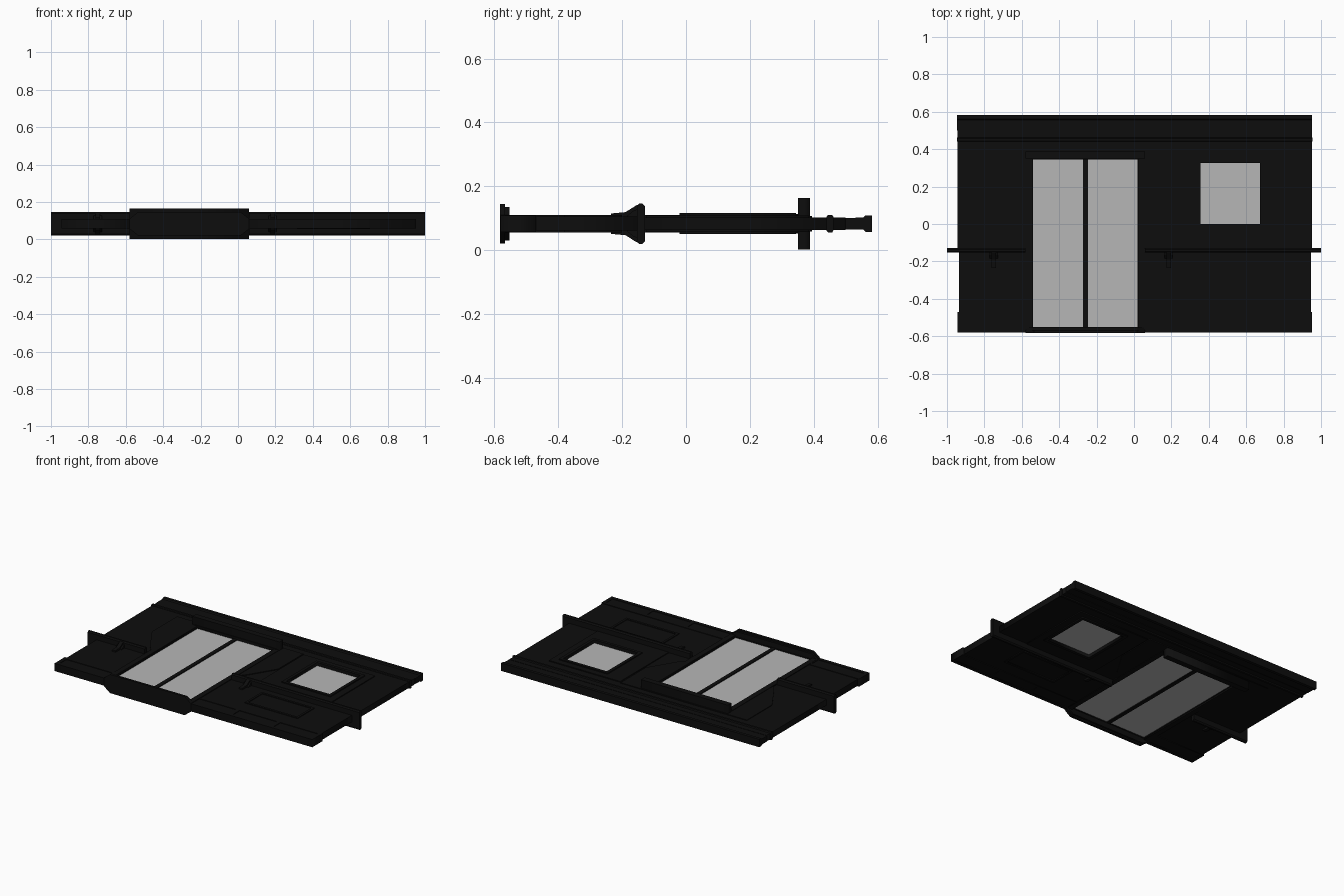
import bpy

if "Cube" in bpy.data.objects:
    bpy.data.objects.remove(bpy.data.objects["Cube"])

MID = 0.083          # height of the wall's central plane
DOOR = -0.26         # centre line of the double door


def material(name, rgb):
    m = bpy.data.materials.new(name)
    m.diffuse_color = (*rgb, 1)
    m.use_nodes = True
    m.node_tree.nodes["Principled BSDF"].inputs["Base Color"].default_value = m.diffuse_color
    return m


DARK = material("black_metal", (0.0042, 0.0042, 0.0042))
GLASS = material("pale_glass", (0.47, 0.47, 0.47))


def rect(x0, x1, y0, y1):
    return [(x0, y0), (x1, y0), (x1, y1), (x0, y1)]


def slab(name, outline, half, holes=(), mat=DARK):
    """Flat outline with optional holes, extruded equally to both faces."""
    cu = bpy.data.curves.new(name, 'CURVE')
    cu.dimensions, cu.fill_mode, cu.extrude = '2D', 'BOTH', half
    for loop in [outline, *holes]:
        sp = cu.splines.new('POLY')
        sp.points.add(len(loop) - 1)
        for p, (x, y) in zip(sp.points, loop):
            p.co = (x, y, 0, 1)
        sp.use_cyclic_u = True
    tmp = bpy.data.objects.new(name + "_curve", cu)
    bpy.context.collection.objects.link(tmp)
    bpy.context.view_layer.update()
    dg = bpy.context.evaluated_depsgraph_get()
    me = bpy.data.meshes.new_from_object(tmp.evaluated_get(dg))
    bpy.data.objects.remove(tmp)
    me.materials.clear()
    me.materials.append(mat)
    ob = bpy.data.objects.new(name, me)
    ob.location.z = MID
    bpy.context.collection.objects.link(ob)
    return ob


def prism(name, profile, a, b, axis):
    """Profile of (position, height) swept along x or y from a to b."""
    n = len(profile)
    if axis == 'x':
        verts = [(t, p, z) for t in (a, b) for p, z in profile]
    else:
        verts = [(p, t, z) for t in (a, b) for p, z in profile]
    faces = [tuple(range(n))[::-1], tuple(range(n, 2 * n))]
    faces += [(i, (i + 1) % n, n + (i + 1) % n, n + i) for i in range(n)]
    if axis == 'y':
        faces = [f[::-1] for f in faces]
    me = bpy.data.meshes.new(name)
    me.from_pydata(verts, [], faces)
    me.materials.append(DARK)
    ob = bpy.data.objects.new(name, me)
    ob.location.z = MID
    bpy.context.collection.objects.link(ob)
    return ob


def both(half):
    """Close a half profile by mirroring it below the central plane."""
    return [(p, -z) for p, z in half] + [(p, z) for p, z in reversed(half)]


# Wall: lower parts, upper part with door notch and window opening, top band
window = rect(0.355, 0.675, 0.0, 0.325)
slab("lower_wall_left", rect(-0.935, -0.55, -0.575, -0.13), 0.022)
slab("lower_wall_right", rect(0.03, 0.945, -0.575, -0.13), 0.022)
slab("upper_wall", [(-0.943, -0.13), (-0.55, -0.13), (-0.55, 0.36), (0.03, 0.36),
                    (0.03, -0.13), (0.951, -0.13), (0.951, 0.5), (-0.943, 0.5)],
     0.02, [window])

# Raised panel around the door with slanted lower corners
half_outline = [(0.29, -0.125), (0.31, -0.10), (0.36, -0.04), (0.465, 0.13), (0.465, 0.395)]
slab("door_surround",
     [(DOOR + x, y) for x, y in half_outline] +
     [(DOOR - x, y) for x, y in reversed(half_outline)] +
     [(DOOR - 0.29, 0.36), (DOOR + 0.29, 0.36)], 0.0245)

# Raised panel and frames around the window
slab("window_panel", rect(0.215, 0.74, -0.125, 0.385), 0.026, [rect(0.34, 0.69, -0.015, 0.34)])
slab("window_frame", rect(0.335, 0.695, -0.02, 0.345), 0.033, [window])
slab("window_glass", rect(0.353, 0.677, -0.002, 0.327), 0.012, mat=GLASS)

# Access panel below the window
slab("access_panel_frame", rect(0.315, 0.705, -0.38, -0.2), 0.027,
     [rect(0.33, 0.69, -0.365, -0.215)])

# Top trim
prism("top_trim", both([(0.50, 0.018), (0.555, 0.019), (0.562, 0.026), (0.582, 0.026)]),
      -0.947, 0.953, 'x')
prism("upper_bead", both([(0.44, 0.022), (0.444, 0.027), (0.458, 0.027), (0.462, 0.02)]),
      -0.947, 0.955, 'x')

# Skirting frames with sunken fields
for name, x0, x1, cells in (
        ("skirting_left", -0.945, -0.55, [(-0.92, -0.585)]),
        ("skirting_right", 0.03, 0.953, [(0.055, 0.33), (0.355, 0.63), (0.655, 0.93)])):
    slab(name, rect(x0, x1, -0.58, -0.47), 0.0255,
         [rect(a, b, -0.557, -0.49) for a, b in cells])

# Double door: leaf frames, glass and jambs
for side, s in (("left", -1), ("right", 1)):
    def span(a, b):
        return sorted((DOOR + s * a, DOOR + s * b))
    pane = rect(*span(0.013, 0.28), -0.55, 0.345)
    slab("door_leaf_" + side, rect(*span(0.0, 0.292), -0.57, 0.357), 0.018, [pane])
    slab("door_glass_" + side, rect(*span(0.011, 0.282), -0.552, 0.347), 0.012, mat=GLASS)
    slab("door_jamb_" + side, rect(*span(0.283, 0.318), -0.575, 0.352), 0.027)

# Lintel above the door and chamfered threshold below
slab("door_lintel", rect(-0.58, 0.06, 0.35, 0.388), 0.081)
slab("door_head", rect(-0.56, 0.04, 0.345, 0.365), 0.03)
sill = [(-0.58, 0.027), (-0.535, 0.062), (0.015, 0.062), (0.06, 0.027)]
prism("threshold", both(sill), -0.582, -0.566, 'y')
prism("threshold_lip", both([(x, z * 0.85) for x, z in sill]), -0.566, -0.553, 'y')

# Waist rail on both faces, broken by the door
rail = both([(-0.153, 0.055), (-0.147, 0.063), (-0.136, 0.063), (-0.129, 0.055)])
cove = both([(-0.185, 0.024), (-0.165, 0.040), (-0.15, 0.046), (-0.135, 0.03)])
for side, x0, x1 in (("left", -1.0, -0.58), ("right", 0.06, 1.0)):
    prism("waist_rail_" + side, rail, x0, x1, 'x')

# Small brackets holding the rail
bracket = both([(-0.235, 0.032), (-0.19, 0.036), (-0.175, 0.045), (-0.155, 0.058), (-0.14, 0.06)])
for side, x in (("left", -0.75), ("right", 0.185)):
    prism("rail_bracket_" + side, bracket, x - 0.012, x + 0.012, 'x')
    prism("bracket_foot_" + side, cove, x - 0.022, x + 0.022, 'x')
